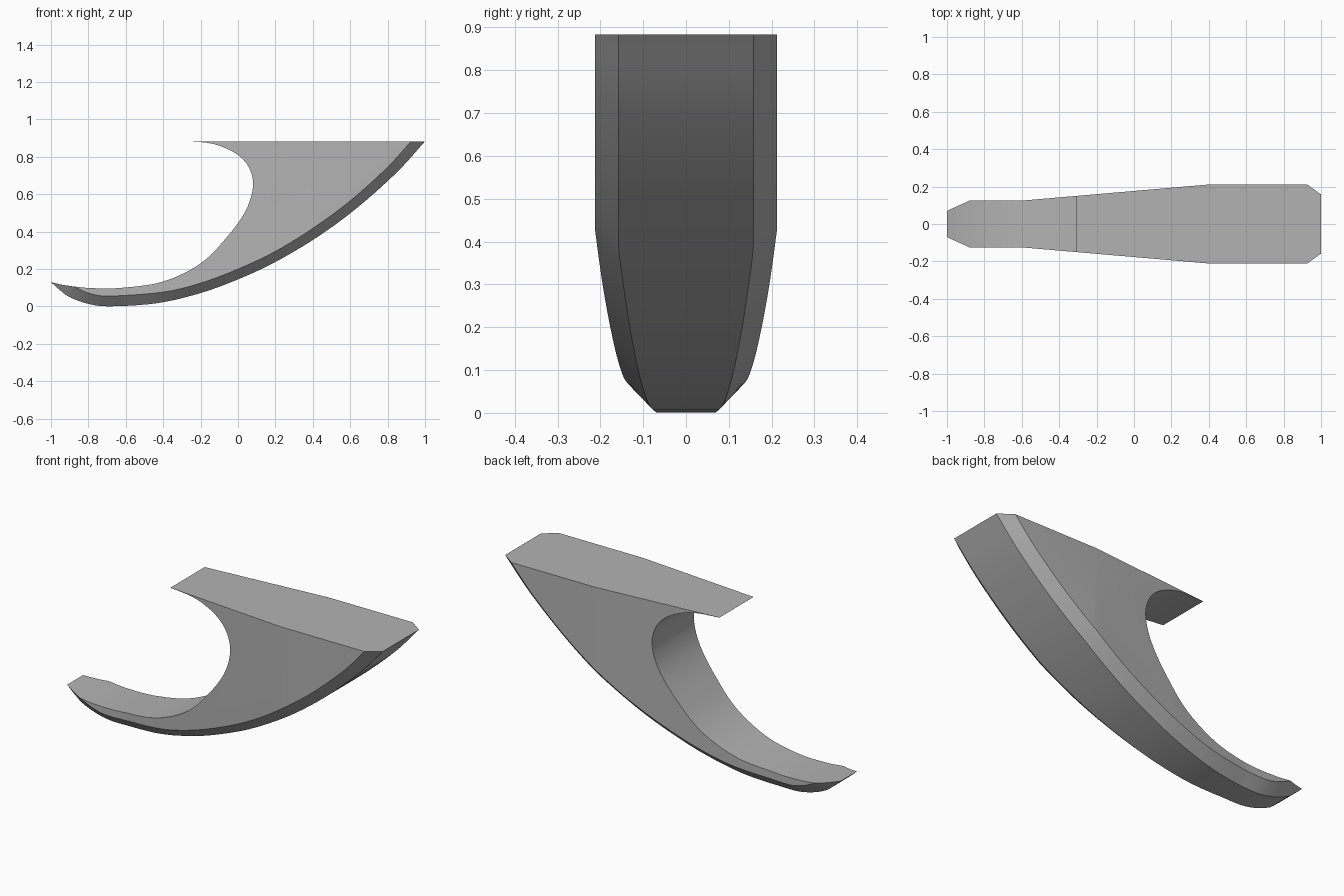
import bpy, bmesh, math
from mathutils import Vector

cube = bpy.data.objects.get("Cube")
if cube:
    bpy.data.objects.remove(cube, do_unlink=True)


def smooth_path(pts, steps=5):
    """Catmull-Rom curve through side-profile points (x, z)."""
    p = [Vector(q) for q in pts]
    p = [2 * p[0] - p[1]] + p + [2 * p[-1] - p[-2]]
    out = []
    for a, b, c, d in zip(p, p[1:], p[2:], p[3:]):
        for i in range(steps):
            t = i / steps
            out.append(0.5 * (2 * b + (c - a) * t + (2 * a - 5 * b + 4 * c - d) * t * t
                              + (3 * b - a - 3 * c + d) * t ** 3))
    return out + [p[-2]]


def width_at(x, table):
    """Half width, piecewise linear along the length."""
    for (x0, w0), (x1, w1) in zip(table, table[1:]):
        if x <= x1:
            return w0 + (w1 - w0) * max(0, x - x0) / (x1 - x0)
    return table[-1][1]


EDGE = [(-1, .07), (-.88, .125), (-.6, .125), (.41, .212), (.925, .212), (1, .158)]
KEEL = [(-1, .07), (-.62, .07), (.45, .158), (1, .158)]

# Side profile: toe, hollow, chamfer line and underside
toe = smooth_path([(-1, .13), (-.94, .116), (-.88, .107)])
hollow = smooth_path([(-.88, .107), (-.78, .098), (-.62, .1), (-.4, .133), (-.2, .23),
                      (-.06, .37), (.04, .51), (.08, .64), (.06, .74), (0, .81),
                      (-.09, .856), (-.18, .877), (-.31, .883)])
chamfer = smooth_path([(-.88, .107), (-.79, .069), (-.68, .056), (-.4, .077), (-.2, .125),
                       (0, .2), (.2, .295), (.4, .418), (.6, .565), (.8, .745), (.925, .883)])
under = smooth_path([(-1, .13), (-.955, .09), (-.9, .05), (-.8, .014), (-.68, .001),
                     (-.43, .018), (-.2, .072), (0, .145), (.2, .238), (.43, .375),
                     (.64, .53), (.85, .718), (1, .883)])
rim = toe + chamfer[1:]

# y of 1 marks the full-width edge, y of 0.5 the narrower keel
bm = bmesh.new()
sides = []
for s in (-1, 1):
    add = lambda p, y: bm.verts.new((p.x, s * y, p.y))
    rim_v = [add(p, 1) for p in rim]
    hollow_v = [rim_v[len(toe) - 1]] + [add(p, 1) for p in hollow[1:]]
    under_v = [rim_v[0]] + [add(p, .5) for p in under[1:]]
    n, m = len(rim_v) - 1, len(under_v) - 1
    # Chamfer strip, with the last underside point joined to the last rim point
    i = j = 0
    while i < n or j < m:
        step_i, step_j = i < n, j < m
        a, b = rim_v[i], under_v[j]
        i, j = i + step_i, j + step_j
        face = [a, rim_v[i], under_v[j], b]
        bm.faces.new(list(dict.fromkeys(face)))
    bm.faces.new(hollow_v + rim_v[:len(toe) - 1:-1])
    sides.append((rim_v[:len(toe)] + hollow_v[1:], under_v, rim_v[-1]))

# Bands joining the two sides, and the flat top
(in_r, un_r, end_r), (in_l, un_l, end_l) = sides
for r, l in ((in_r, in_l), (un_r, un_l)):
    for k in range(len(r) - 1):
        bm.faces.new((r[k], r[k + 1], l[k + 1], l[k]))
bm.faces.new((in_r[-1], end_r, un_r[-1], un_l[-1], end_l, in_l[-1]))

# Cut where the plan outline bends, then apply the plan widths
for x in (-.6, .41):
    bmesh.ops.bisect_plane(bm, geom=bm.verts[:] + bm.edges[:] + bm.faces[:],
                           dist=1e-5, plane_co=(x, 0, 0), plane_no=(1, 0, 0))
for v in bm.verts:
    y = abs(v.co.y)
    inner, outer = width_at(v.co.x, KEEL), width_at(v.co.x, EDGE)
    v.co.y = math.copysign(inner + (outer - inner) * (2 * y - 1), v.co.y)
bmesh.ops.recalc_face_normals(bm, faces=bm.faces[:])

mesh = bpy.data.meshes.new("curved_hook")
bm.to_mesh(mesh)
bm.free()
hook = bpy.data.objects.new("curved_hook", mesh)
bpy.context.collection.objects.link(hook)

grey = bpy.data.materials.new("plain_grey")
grey.use_nodes = True
colour = (.45, .45, .45, 1)
grey.diffuse_color = colour
grey.node_tree.nodes["Principled BSDF"].inputs["Base Color"].default_value = colour
mesh.materials.append(grey)

bpy.ops.object.select_all(action="DESELECT")
hook.select_set(True)
bpy.context.view_layer.objects.active = hook
bpy.ops.object.shade_smooth_by_angle(angle=math.radians(20))
